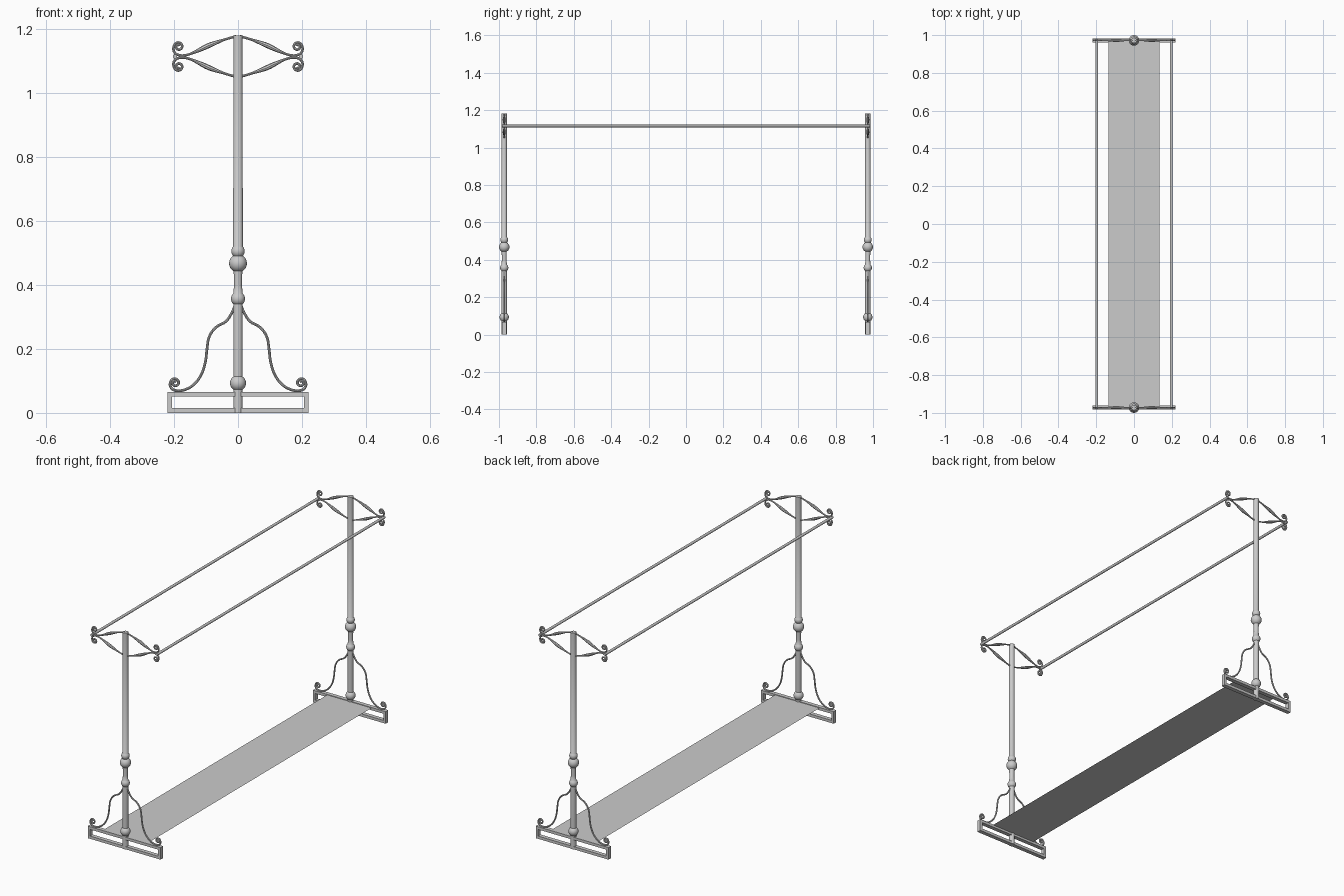
import bpy, bmesh, math
from mathutils import Matrix, Vector

if "Cube" in bpy.data.objects:
    bpy.data.objects.remove(bpy.data.objects["Cube"])

Y = 0.972  # distance of each end stand from the centre


def finish(ob, mx=False, my=False, smooth=True):
    bpy.ops.object.select_all(action='DESELECT')
    ob.select_set(True)
    bpy.context.view_layer.objects.active = ob
    if ob.type == 'CURVE':
        bpy.ops.object.convert(target='MESH')
        ob = bpy.context.object
    if smooth:
        bpy.ops.object.shade_smooth_by_angle(angle=math.radians(40))
    if mx or my:
        m = ob.modifiers.new("Mirror", 'MIRROR')
        m.use_axis = (mx, my, False)
        m.use_mirror_merge = False
    return ob


def mesh_object(name, bm):
    me = bpy.data.meshes.new(name)
    bm.to_mesh(me)
    bm.free()
    ob = bpy.data.objects.new(name, me)
    bpy.context.collection.objects.link(ob)
    return ob


def tube(name, pts, r):
    """Round bar through (x, z, radius factor) points in the stand plane."""
    cu = bpy.data.curves.new(name, 'CURVE')
    cu.dimensions = '3D'
    cu.bevel_depth = r
    cu.bevel_resolution = 2
    cu.resolution_u = 4
    cu.use_fill_caps = True
    sp = cu.splines.new('BEZIER')
    sp.radius_interpolation = 'CARDINAL'
    sp.bezier_points.add(len(pts) - 1)
    for p, (x, z, f) in zip(sp.bezier_points, pts):
        p.co = (x, Y, z)
        p.radius = f
        p.handle_left_type = p.handle_right_type = 'AUTO'
    ob = bpy.data.objects.new(name, cu)
    bpy.context.collection.objects.link(ob)
    return finish(ob, True, True)


def scroll(cx, cz, r0, side=1):
    """Inward spiral that starts below (side=1) or above (side=-1) its centre."""
    out = []
    n = 18
    for i in range(n + 1):
        t = i / n
        a = math.radians(-95 + 600 * t)
        r = 0.0165 - 0.012 * t + (r0 - 0.0165) * max(0, 1 - t / 0.16)
        out.append((cx + r * math.cos(a), cz + side * r * math.sin(a), 1))
    return out


# Turned posts: (radius, z) profile with ball swellings
def ball(z, r, neck, n=8):
    h = math.sqrt(r * r - neck * neck)
    a0 = math.atan2(h, neck)
    return [(r * math.cos(a), z + r * math.sin(a))
            for a in (-a0 + 2 * a0 * i / n for i in range(n + 1))]


profile = [(0, 0), (0.0145, 0)]
profile += ball(0.093, 0.025, 0.0145) + ball(0.357, 0.022, 0.0145)
profile += [(0.0125, 0.40)]
profile += ball(0.468, 0.028, 0.0135) + ball(0.506, 0.021, 0.0150)
profile += [(0.0145, 1.181), (0, 1.181)]
bm = bmesh.new()
vs = [bm.verts.new((r, Y, z)) for r, z in profile]
es = [bm.edges.new(p) for p in zip(vs, vs[1:])]
bmesh.ops.spin(bm, geom=vs + es, cent=(0, Y, 0), axis=(0, 0, 1),
               angle=math.tau, steps=24, use_duplicate=False)
bmesh.ops.remove_doubles(bm, verts=bm.verts, dist=0.0002)
bmesh.ops.recalc_face_normals(bm, faces=bm.faces)
finish(mesh_object("posts", bm), my=True)

# Rectangular foot frames
bm = bmesh.new()
outer = [(-.22, 0), (.22, 0), (.22, .066), (-.22, .066)]
inner = [(-.206, .015), (.206, .015), (.206, .051), (-.206, .051)]
o = [bm.verts.new((x, Y - .011, z)) for x, z in outer]
n = [bm.verts.new((x, Y - .011, z)) for x, z in inner]
for i in range(4):
    j = (i + 1) % 4
    bm.faces.new((o[i], o[j], n[j], n[i]))
ext = bmesh.ops.extrude_face_region(bm, geom=bm.faces[:], use_keep_orig=True)
bmesh.ops.translate(bm, vec=(0, .022, 0),
                    verts=[v for v in ext["geom"] if isinstance(v, bmesh.types.BMVert)])
bmesh.ops.recalc_face_normals(bm, faces=bm.faces)
finish(mesh_object("foot_frames", bm), my=True, smooth=False)

# Curved struts with scrolled feet
strut = [(.008, .340), (.018, .316), (.037, .287), (.070, .267), (.090, .238),
         (.097, .200), (.102, .160), (.114, .122), (.137, .090), (.165, .073)]
tube("foot_struts", [(x, z, 1) for x, z in strut] + scroll(.197, .094, .024), .0042)

# Top brackets: swelling arms ending in scrolls, above and below the rail
for name, s in (("upper_arms", 1), ("lower_arms", -1)):
    arm = [(.005, .064, 1), (.045, .052, 1), (.070, .043, 1.6), (.095, .033, 2),
           (.120, .021, 1.6), (.145, .010, 1), (.165, .004, 1)]
    pts = [(x, 1.115 + s * d, f) for x, d, f in arm]
    tube(name, pts + scroll(.186, 1.115 + s * .031, .027, s), .004)

# Long hanging rails
bm = bmesh.new()
bmesh.ops.create_cone(bm, cap_ends=True, segments=16, radius1=.007, radius2=.007,
                      depth=1.966, matrix=Matrix.Translation(Vector((.197, 0, 1.115)))
                      @ Matrix.Rotation(math.pi / 2, 4, 'X'))
finish(mesh_object("hanging_rails", bm), mx=True)

# Thin bottom shelf
bm = bmesh.new()
bm.faces.new([bm.verts.new((x, y, .063)) for x, y in
              ((-.134, -Y), (.134, -Y), (.134, Y), (-.134, Y))])
finish(mesh_object("shelf", bm), smooth=False)
